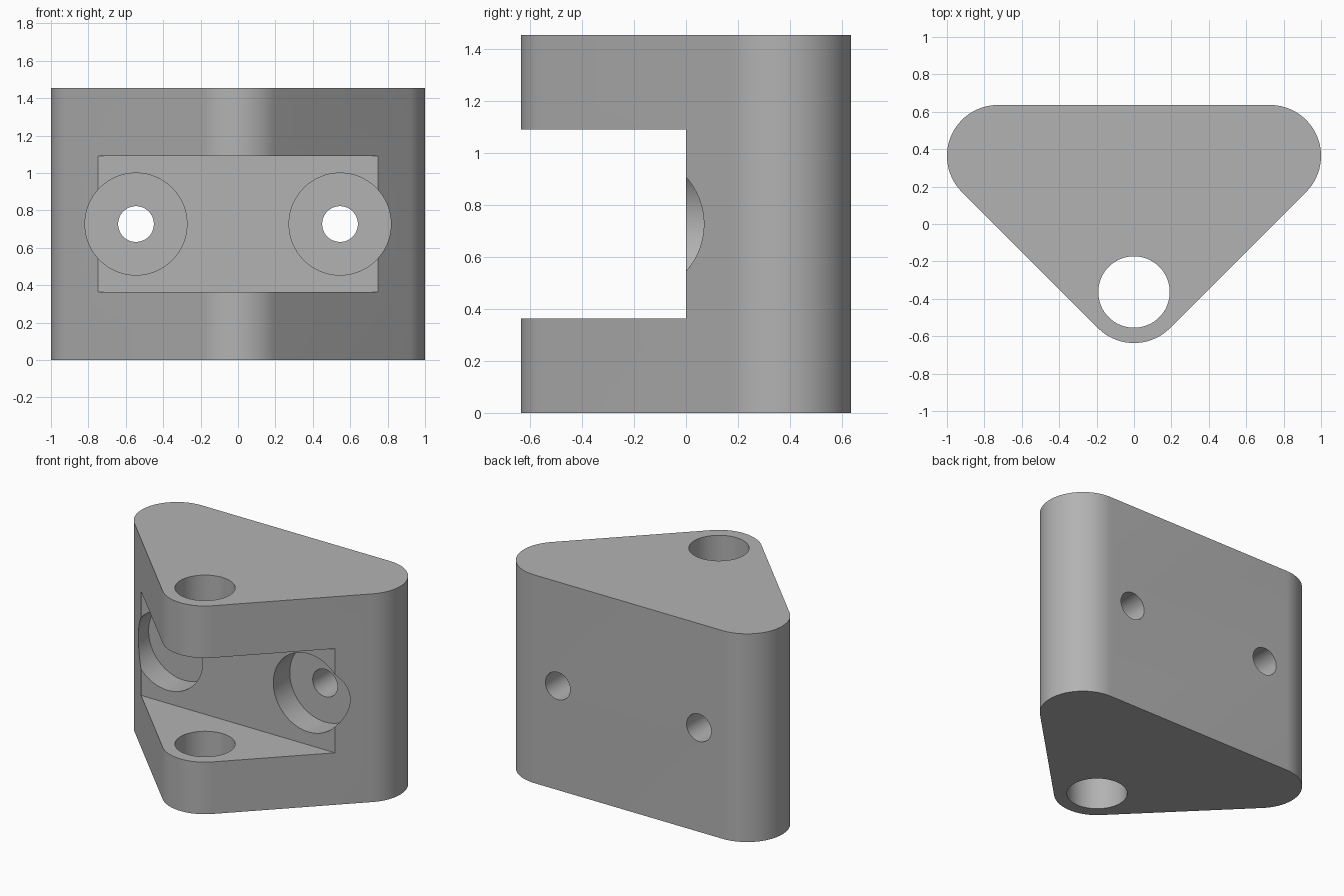
import bpy
import math

if "Cube" in bpy.data.objects:
    bpy.data.objects.remove(bpy.data.objects["Cube"])

U = 2 / 11                      # design unit
HEIGHT, ROUND = 8 * U, 1.5 * U
PIN_R, BOLT_R = 1.05 * U, 0.525 * U
MID = HEIGHT / 2

grey = bpy.data.materials.new("grey")
grey.use_nodes = True
grey.diffuse_color = (0.45, 0.45, 0.45, 1)
grey.node_tree.nodes["Principled BSDF"].inputs["Base Color"].default_value = grey.diffuse_color


def arc(cx, cy, start, end, steps=32):
    """Points of a rounded corner, angles in degrees."""
    angles = [math.radians(start + (end - start) * i / steps) for i in range(steps + 1)]
    return [(cx + ROUND * math.cos(a), cy + ROUND * math.sin(a)) for a in angles]


def prism(name, outline, height):
    """Extrude a counter-clockwise outline upwards from z = 0."""
    n = len(outline)
    verts = [(x, y, z) for z in (0, height) for x, y in outline]
    faces = [tuple(reversed(range(n))), tuple(range(n, 2 * n))]
    faces += [(i, (i + 1) % n, n + (i + 1) % n, n + i) for i in range(n)]
    mesh = bpy.data.meshes.new(name)
    mesh.from_pydata(verts, [], faces)
    obj = bpy.data.objects.new(name, mesh)
    bpy.context.collection.objects.link(obj)
    return obj


def cut(target, cutter):
    """Subtract a cutter from the target and discard it."""
    cutter.hide_render = True
    mod = target.modifiers.new("cut", "BOOLEAN")
    mod.operation, mod.solver, mod.object = "DIFFERENCE", "EXACT", cutter
    bpy.context.view_layer.objects.active = target
    bpy.ops.object.modifier_apply(modifier=mod.name)
    bpy.data.objects.remove(cutter)


def cylinder(radius, depth, location, along_y=False):
    bpy.ops.mesh.primitive_cylinder_add(
        vertices=96, radius=radius, depth=depth, location=location,
        rotation=(math.pi / 2 if along_y else 0, 0, 0))
    return bpy.context.object


# Rounded triangular block
outline = (arc(0, -2 * U, 225, 315) + arc(4 * U, 2 * U, -45, 90)
           + arc(-4 * U, 2 * U, 90, 225))
block = prism("hinge_block", outline, HEIGHT)
block.data.materials.append(grey)

# Slot that leaves an upper and a lower lug
bpy.ops.mesh.primitive_cube_add(size=1, location=(0, -0.5, MID))
slot = bpy.context.object
slot.scale = (3, 1, 4 * U)
cut(block, slot)

# Vertical pin hole through both lugs
cut(block, cylinder(PIN_R, 2 * HEIGHT, (0, -2 * U, MID)))

# Counterbored bolt holes through the back wall
for side in (-1, 1):
    x = side * 3 * U
    cut(block, cylinder(ROUND, 1, (x, U - 0.5, MID), True))
    cut(block, cylinder(BOLT_R, 3, (x, 0, MID), True))

bpy.ops.object.select_all(action="DESELECT")
block.select_set(True)
bpy.context.view_layer.objects.active = block
bpy.ops.object.shade_smooth_by_angle(angle=math.radians(30))
